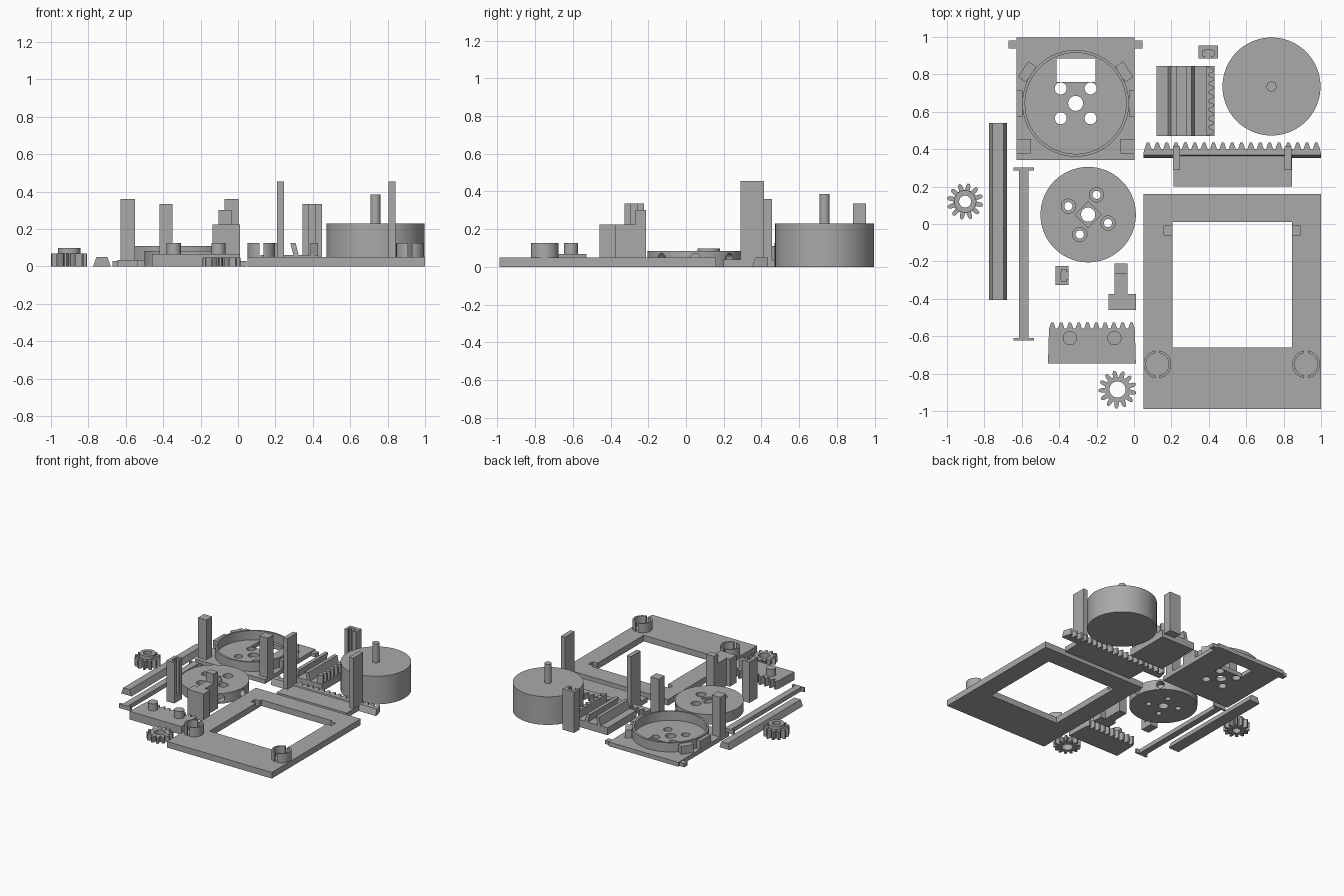
import bpy, bmesh, math
from mathutils import Matrix

cube = bpy.data.objects.get("Cube")
if cube:
    bpy.data.objects.remove(cube, do_unlink=True)

grey = bpy.data.materials.new("plain_grey")
grey.use_nodes = True
COLOR = (0.4, 0.4, 0.4, 1)
grey.diffuse_color = COLOR
grey.node_tree.nodes["Principled BSDF"].inputs["Base Color"].default_value = COLOR


def prism(name, pts, lo, hi, axis="z"):
    """Extrude an outline: (x, y) along z, (x, z) along y or (y, z) along x."""
    place = {"z": lambda a, b: (a, b, lo), "y": lambda a, b: (a, lo, b),
             "x": lambda a, b: (lo, a, b)}[axis]
    bm = bmesh.new()
    face = bm.faces.new([bm.verts.new(place(a, b)) for a, b in pts])
    moved = bmesh.ops.extrude_face_region(bm, geom=[face])["geom"]
    step = [hi - lo if axis == c else 0 for c in "xyz"]
    bmesh.ops.translate(bm, vec=step, verts=[g for g in moved if isinstance(g, bmesh.types.BMVert)])
    bmesh.ops.recalc_face_normals(bm, faces=bm.faces)
    mesh = bpy.data.meshes.new(name)
    bm.to_mesh(mesh)
    bm.free()
    mesh.materials.append(grey)
    ob = bpy.data.objects.new(name, mesh)
    bpy.context.collection.objects.link(ob)
    return ob


def box(name, x0, x1, y0, y1, z0, z1):
    return prism(name, [(x0, y0), (x1, y0), (x1, y1), (x0, y1)], z0, z1)


def circle(cx, cy, r, n=48, start=0):
    return [(cx + r * math.cos(start + math.tau * i / n), cy + r * math.sin(start + math.tau * i / n))
            for i in range(n)]


def cyl(name, cx, cy, r, z0, z1, n=48):
    return prism(name, circle(cx, cy, r, n), z0, z1)


def cut(ob, *cutters):
    """Subtract the cutters and delete them."""
    bpy.context.view_layer.objects.active = ob
    for c in cutters:
        c.hide_render = True
        mod = ob.modifiers.new("cut", "BOOLEAN")
        mod.operation, mod.solver, mod.object = "DIFFERENCE", "EXACT", c
        bpy.ops.object.modifier_apply(modifier=mod.name)
        bpy.data.objects.remove(c, do_unlink=True)
    return ob


def hole(x, y, r, z0=-0.1, z1=0.5, n=32):
    return cyl("cutter", x, y, r, z0, z1, n)


def teeth(start, end, root, tip, count):
    """Rack edge as (along, across) points."""
    p = (end - start) / count
    shape = [(0.12, root), (0.36, tip), (0.64, tip), (0.88, root)]
    return [(start + (i + f) * p, v) for i in range(count) for f, v in shape]


def gear(name, cx, cy, r_root, r_tip, count, height):
    pts = []
    for i in range(count):
        for f, r in ((0, r_root), (0.22, r_root), (0.36, r_tip * 0.9), (0.5, r_tip),
                     (0.72, r_tip), (0.86, r_tip * 0.9)):
            a = math.tau * (i + f) / count
            pts.append((cx + r * math.cos(a), cy + r * math.sin(a)))
    return prism(name, pts, 0, height)


def mirror_x(cx, x0, x1):
    """An x span and its reflection about cx."""
    return (x0, x1), (2 * cx - x1, 2 * cx - x0)


# Base frame with window, corner notches and split sockets
frame = box("base_frame", 0.05, 1, -0.99, 0.16, 0, 0.05)
cut(frame, box("cutter", 0.205, 0.845, -0.66, 0.01, -0.1, 0.2),
    box("cutter", 0.16, 0.89, -0.06, -0.01, 0.025, 0.2))
for side, x in (("right", 0.125), ("left", 0.92)):
    socket = cyl(side + "_socket", x, -0.75, 0.074, 0.05, 0.125)
    cut(socket, hole(x, -0.75, 0.061), box("cutter", x - 0.011, x + 0.011, -0.9, -0.6, 0, 0.3))

# Motor drum and shaft
cyl("motor_drum", 0.735, 0.735, 0.262, 0, 0.23, 96)
cyl("motor_shaft", 0.735, 0.735, 0.027, 0.23, 0.385, 24)

# Carriage with long rack and two upright arms
prism("carriage_rack", [(0.05, 0.375)] + teeth(0.05, 1, 0.4, 0.435, 19) + [(1, 0.375)], 0, 0.05)
prism("carriage_bevel", [(0.352, 0), (0.375, 0), (0.375, 0.05), (0.368, 0.05)], 0.05, 1, "x")
box("carriage_plate", 0.21, 0.845, 0.2, 0.365, 0, 0.04)
for i, (a, b) in enumerate(mirror_x(0.525, 0.208, 0.245)):
    box(f"carriage_arm_{i}", a, b, 0.29, 0.415, 0, 0.455)

# Dovetail guide with rack
box("guide_plate", 0.12, 0.43, 0.47, 0.845, 0, 0.06)
for i, s in enumerate((-1, 1)):
    prism(f"guide_lip_{i}", [(0.253 + s * d, z) for d, z in
          ((0.045, 0.055), (0.073, 0.055), (0.055, 0.125), (0.027, 0.125))], 0.47, 0.845, "y")
rack = teeth(0.47, 0.845, 0.4, 0.428, 8)
prism("guide_rack", [(0.387, 0.47)] + [(x, y) for y, x in rack] + [(0.387, 0.845)], 0.06, 0.125)


# Upright slotted holders, one turned to face the side
def holder(name, cx, cy, turn):
    ob = box(name, -0.051, 0.051, -0.035, 0.035, 0, 0.335)
    cut(ob, box("cutter", -0.018, 0.018, -0.1, 0.01, 0.05, 0.5),
        box("cutter", -0.032, 0.032, -0.022, 0.004, 0.05, 0.5))
    ob.data.transform(Matrix.Translation((cx, cy, 0)) @ Matrix.Rotation(turn, 4, "Z"))


holder("back_holder", 0.397, 0.92, 0)
holder("front_holder", -0.384, -0.275, math.pi / 2)

# Mounting plate: window, holes, ring wall, clips, posts and ears
CX, CY = -0.312, 0.645
plate = box("mount_plate", -0.628, 0.004, 0.342, 0.997, 0, 0.035)
cut(plate, box("cutter", -0.415, -0.205, 0.76, 0.885, -0.1, 0.3), hole(CX, CY, 0.04),
    *[hole(x, y, 0.032) for x, y in circle(CX, CY, 0.113, 4, math.pi / 4)])
cut(cyl("mount_ring", CX, CY, 0.285, 0.03, 0.11, 96), hole(CX, CY, 0.27, n=96))
for i, deg in enumerate((0, 33, 147, 180)):
    clip = box(f"ring_clip_{i}", 0.284, 0.315 if deg in (0, 180) else 0.335,
               -0.07 if deg in (0, 180) else -0.05, 0.07 if deg in (0, 180) else 0.05, 0.03, 0.1)
    clip.data.transform(Matrix.Translation((CX, CY, 0)) @ Matrix.Rotation(math.radians(deg), 4, "Z"))
for i, (a, b) in enumerate(mirror_x(CX, -0.628, -0.552)):
    box(f"mount_post_{i}", a, b, 0.378, 0.455, 0.03, 0.36)
for i, (a, b) in enumerate(mirror_x(CX, -0.67, -0.625)):
    box(f"mount_ear_{i}", a, b, 0.938, 0.98, 0, 0.03)

# Turntable disc with stepped holes, square recess and side bores
DX, DY = -0.245, 0.05
disc = cyl("turntable", DX, DY, 0.255, 0, 0.083, 96)
cutters = [hole(DX, DY, 0.038)]
cutters.append(prism("cutter", circle(DX, DY, 0.07, 4), 0.07, 0.2))
for x, y in circle(DX, DY, 0.115, 4, math.radians(67)):
    cutters += [hole(x, y, 0.022), hole(x, y, 0.038, 0.045, 0.2)]
for deg in (-45, 0, 45):
    bore = cyl("cutter", 0, 0, 0.03, 0.2, 0.3, 24)
    bore.data.transform(Matrix.Translation((DX, DY, 0.041)) @ Matrix.Rotation(math.radians(deg), 4, "Z")
                        @ Matrix.Rotation(math.pi / 2, 4, "Y"))
    cutters.append(bore)
cut(disc, *cutters)

# Pinion gears
cut(gear("hub_gear", -0.903, 0.12, 0.062, 0.097, 12, 0.07), hole(-0.903, 0.12, 0.032))
cut(cyl("gear_hub", -0.903, 0.12, 0.06, 0.07, 0.098), hole(-0.903, 0.12, 0.032))
cut(gear("flat_gear", -0.088, -0.885, 0.068, 0.101, 13, 0.048), hole(-0.088, -0.885, 0.043))

# Dovetail rail and flanged rod
prism("dovetail_rail", [(-0.775, 0), (-0.68, 0), (-0.698, 0.05), (-0.757, 0.05)], -0.405, 0.54, "y")
box("rod", -0.615, -0.563, -0.62, 0.3, 0, 0.035)
for i, y in enumerate((-0.624, 0.287)):
    box(f"rod_flange_{i}", -0.643, -0.535, y, y + 0.015, 0, 0.035)

# Stepped T-shaped block
box("block_foot", -0.135, 0.01, -0.46, -0.375, 0, 0.225)
box("block_stem", -0.105, -0.035, -0.38, -0.212, 0, 0.225)
box("block_tip", -0.105, -0.035, -0.267, -0.212, 0.22, 0.302)

# Short rack with pegs
prism("short_rack", [(-0.46, -0.745)] + teeth(-0.46, 0.01, -0.56, -0.527, 10) + [(0.01, -0.745)], 0, 0.067)
for i, x in enumerate((-0.343, -0.105)):
    cyl(f"rack_peg_{i}", x, -0.61, 0.038, 0.06, 0.125, 32)

# Smooth round walls, keep edges crisp
bpy.ops.object.select_all(action="DESELECT")
for ob in bpy.context.scene.objects:
    if ob.type == "MESH" and grey.name in ob.data.materials:
        ob.select_set(True)
        bpy.context.view_layer.objects.active = ob
bpy.ops.object.shade_smooth_by_angle(angle=math.radians(30))
